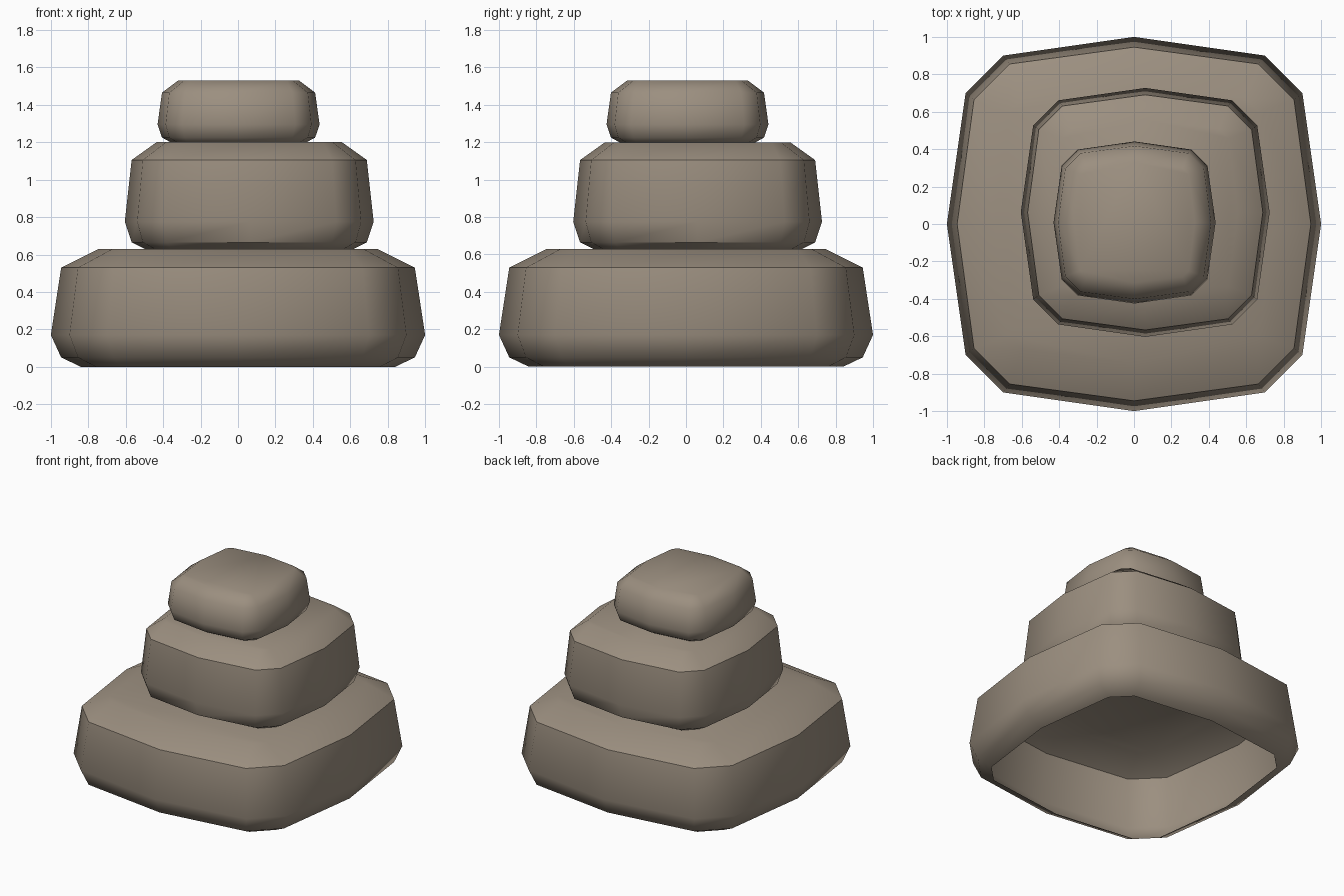
import bpy, bmesh, math

if "Cube" in bpy.data.objects:
    bpy.data.objects.remove(bpy.data.objects["Cube"])

stone = bpy.data.materials.new("warm grey stone")
stone.diffuse_color = (0.33, 0.275, 0.215, 1)
stone.use_nodes = True
stone.node_tree.nodes["Principled BSDF"].inputs["Base Color"].default_value = stone.diffuse_color


def outline(mid, near, far):
    """12-sided rounded square: side midpoints plus two points per corner."""
    pts = []
    quarter = [(mid, 0), (far, near), (near, far)]
    for k in range(4):
        c, s = [(1, 0), (0, 1), (-1, 0), (0, -1)][k]
        pts += [(x * c - y * s, x * s + y * c) for x, y in quarter]
    return pts


# Section outlines from foot to cap: rounded foot, belly, shoulder, chamfered cap
SECTIONS = [outline(0.84, 0.63, 0.76), outline(0.945, 0.665, 0.855),
            outline(1.0, 0.7, 0.9), outline(0.945, 0.665, 0.855),
            outline(0.745, 0.595, 0.67)]


def tier(name, cx, cy, radius, heights):
    """Open-bottomed stone block, lofted through the sections."""
    bm = bmesh.new()
    rings = [[bm.verts.new((cx + x * radius, cy + y * radius, z)) for x, y in sec]
             for sec, z in zip(SECTIONS, heights)]
    for a, b in zip(rings, rings[1:]):
        for i in range(12):
            j = (i + 1) % 12
            bm.faces.new((a[i], a[j], b[j], b[i]))
    bm.faces.new(rings[-1])
    me = bpy.data.meshes.new(name)
    bm.to_mesh(me)
    bm.free()
    me.materials.append(stone)
    ob = bpy.data.objects.new(name, me)
    bpy.context.collection.objects.link(ob)
    bpy.ops.object.select_all(action='DESELECT')
    ob.select_set(True)
    bpy.context.view_layer.objects.active = ob
    bpy.ops.object.shade_smooth_by_angle(angle=math.radians(45))


# Three stacked stones
tier("bottom_stone", 0, 0, 1.0, [0, 0.05, 0.17, 0.53, 0.63])
tier("middle_stone", 0.06, 0.062, 0.665, [0.63, 0.665, 0.775, 1.105, 1.2])
tier("top_stone", 0.003, 0.008, 0.433, [1.2, 1.225, 1.295, 1.465, 1.53])
